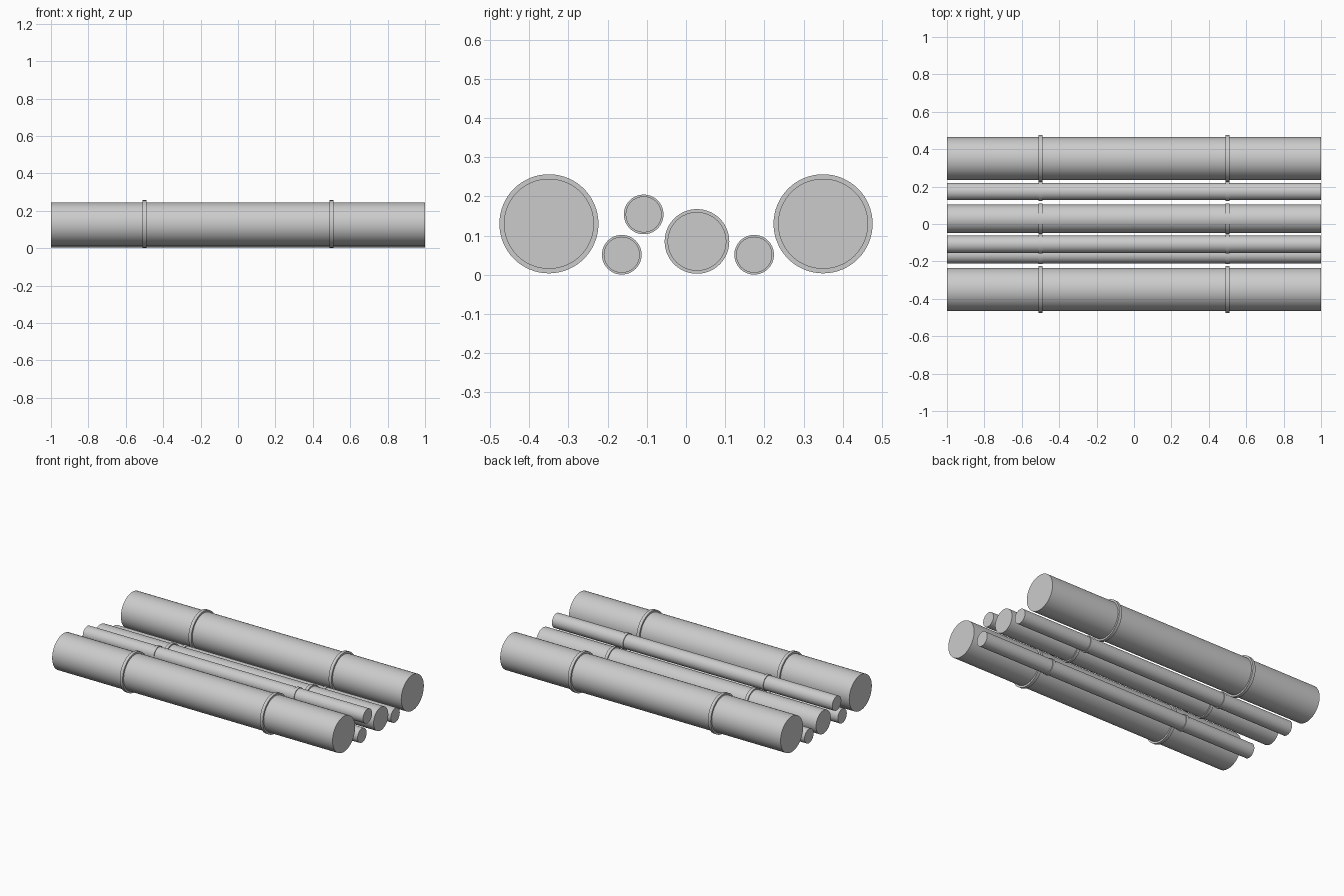
import bpy, math

if "Cube" in bpy.data.objects:
    bpy.data.objects.remove(bpy.data.objects["Cube"])

# Single flat colour
grey = bpy.data.materials.new("light_grey")
grey.diffuse_color = (0.6, 0.6, 0.6, 1)
grey.use_nodes = True
grey.node_tree.nodes["Principled BSDF"].inputs["Base Color"].default_value = grey.diffuse_color


def rod(name, radius, length, x, y, z):
    """Smooth capped cylinder lying along x."""
    bpy.ops.mesh.primitive_cylinder_add(
        vertices=64, radius=radius, depth=length,
        location=(x, y, z), rotation=(0, math.pi / 2, 0))
    ob = bpy.context.object
    ob.name = name
    ob.data.materials.append(grey)
    bpy.ops.object.shade_smooth_by_angle(angle=math.radians(30))
    return ob


# Poles: name, radius, y, z
POLES = [
    ("front_large_pole", 0.115, -0.35, 0.130),
    ("back_large_pole", 0.115, 0.35, 0.130),
    ("middle_pole", 0.075, 0.028, 0.085),
    ("front_small_pole", 0.046, -0.164, 0.051),
    ("back_small_pole", 0.046, 0.174, 0.051),
    ("raised_small_pole", 0.046, -0.108, 0.154),
]

for name, r, y, z in POLES:
    rod(name, r, 2.0, 0, y, z)
    # Raised node rings at the quarter points
    for side, x in (("left", -0.5), ("right", 0.5)):
        rod(f"{name}_{side}_ring", r * 1.1, 0.02, x, y, z)
